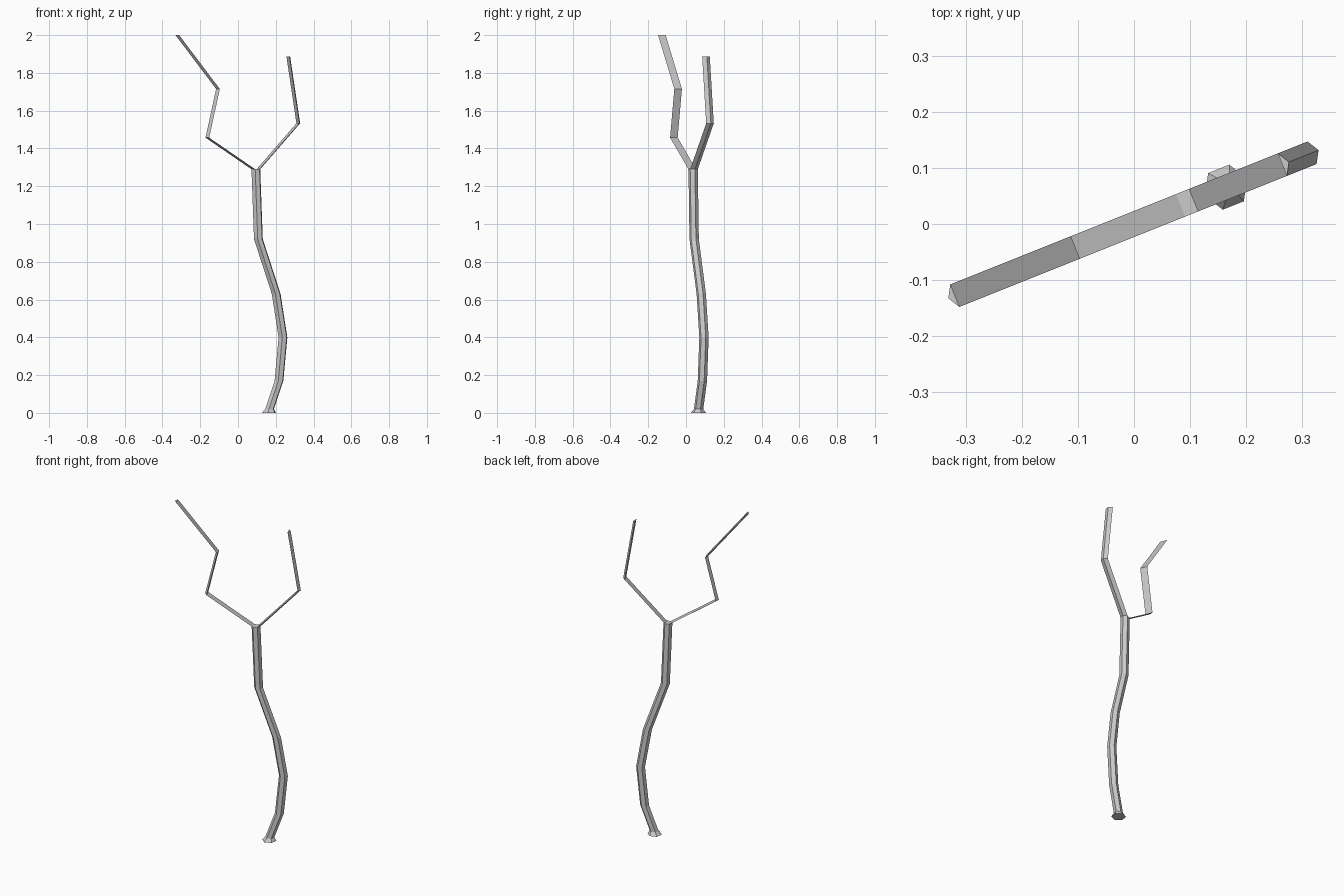
import bpy, bmesh, math
from mathutils import Vector

if "Cube" in bpy.data.objects:
    bpy.data.objects.remove(bpy.data.objects["Cube"])

ANG = math.atan(0.4)          # the whole plant lies in one turned vertical plane
U = Vector((math.cos(ANG), math.sin(ANG), 0))
V = Vector((-math.sin(ANG), math.cos(ANG), 0))
R = 0.025


def centre(x, z):
    return Vector((x, 0.4 * x, z))


def bridge(bm, a, b):
    n = len(a)
    for i in range(n):
        bm.faces.new((a[i], a[(i + 1) % n], b[(i + 1) % n], b[i]))


bm = bmesh.new()

# Six-sided trunk with flared foot: x, z, radius
trunk = [(0.164, 0, 0.0405), (0.167, 0.02, R), (0.217, 0.17, R), (0.238, 0.40, R),
         (0.202, 0.63, R), (0.108, 0.92, R), (0.0945, 1.29, R)]
rings = []
for x, z, r in trunk:
    rings.append([bm.verts.new(centre(x, z) + U * r * math.cos(k * math.pi / 3)
                               + V * r * math.sin(k * math.pi / 3)) for k in range(6)])
bm.faces.new(rings[0][::-1])
for a, b in zip(rings, rings[1:]):
    bridge(bm, a, b)
top = rings[-1]
bm.faces.new((top[1], top[2], top[4], top[5]))

# Two three-sided branches growing from the outer corners of the trunk top
branches = [((5, 0, 1), [(0.329, 1.533), (0.276, 1.887)]),
            ((2, 3, 4), [(-0.172, 1.457), (-0.116, 1.715), (-0.331, 2.0)])]
for ids, path in branches:
    ring = [top[i] for i in ids]
    apex = ring[1].co.copy()
    offsets = [v.co - apex for v in ring]
    for x, z in path:
        new = [bm.verts.new(centre(x, z) + o) for o in offsets]
        bridge(bm, ring, new)
        ring = new
    bm.faces.new(ring)

bmesh.ops.recalc_face_normals(bm, faces=bm.faces)
mesh = bpy.data.meshes.new("forked_branch")
bm.to_mesh(mesh)
bm.free()
obj = bpy.data.objects.new("forked_branch", mesh)
bpy.context.collection.objects.link(obj)
